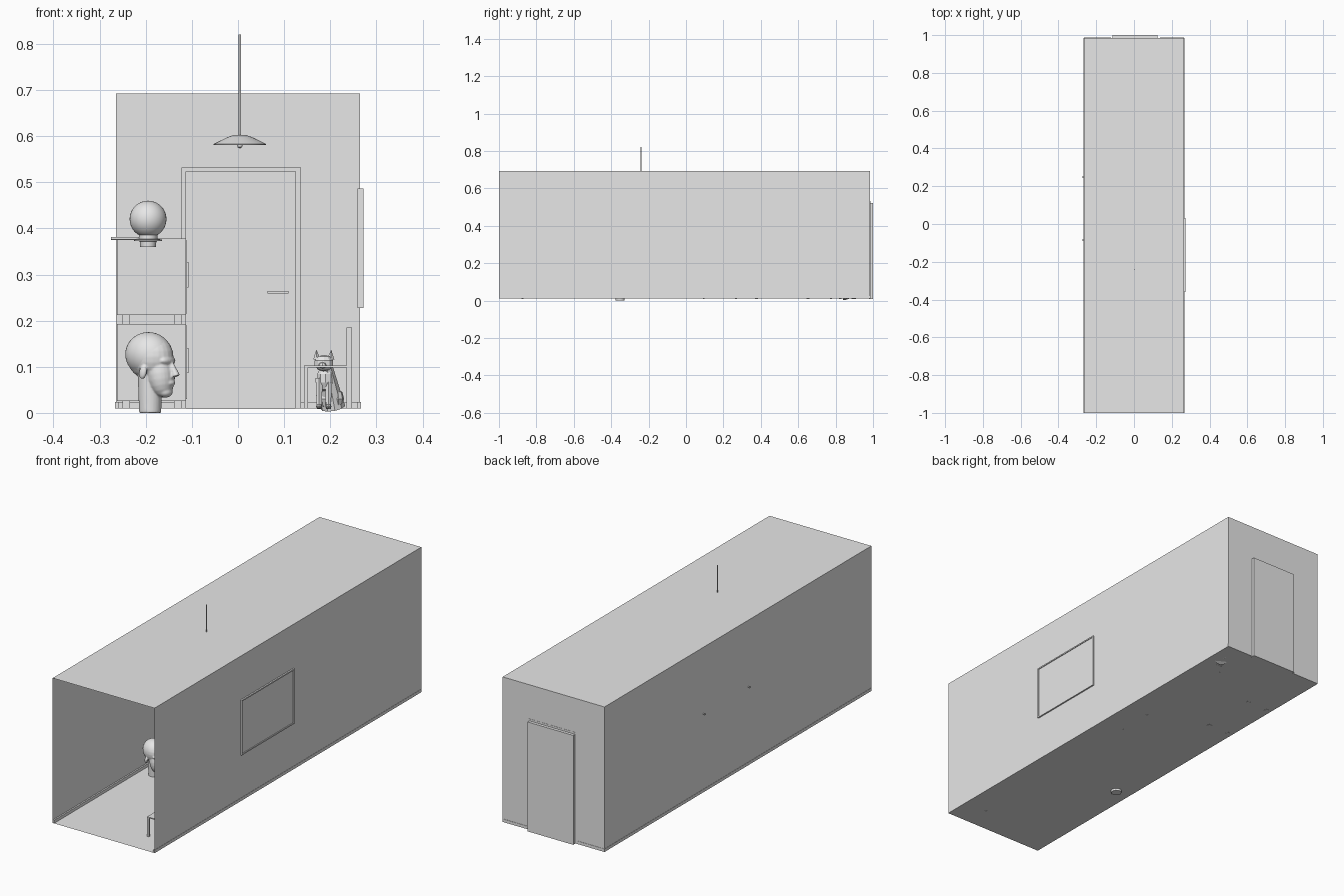
import bpy, bmesh, math
from mathutils import Vector, Matrix

if "Cube" in bpy.data.objects:
    bpy.data.objects.remove(bpy.data.objects["Cube"])

grey = bpy.data.materials.new("plain_grey")
grey.diffuse_color = (0.8, 0.8, 0.8, 1)
grey.use_nodes = True
grey.node_tree.nodes["Principled BSDF"].inputs["Base Color"].default_value = grey.diffuse_color


def finish(name, bm, smooth=False):
    me = bpy.data.meshes.new(name)
    bm.to_mesh(me)
    bm.free()
    me.materials.append(grey)
    ob = bpy.data.objects.new(name, me)
    bpy.context.collection.objects.link(ob)
    if smooth:
        bpy.ops.object.select_all(action='DESELECT')
        ob.select_set(True)
        bpy.context.view_layer.objects.active = ob
        bpy.ops.object.shade_smooth_by_angle(angle=math.radians(40))
    return ob


def box(name, x0, x1, y0, y1, z0, z1):
    bm = bmesh.new()
    m = Matrix.Translation(((x0 + x1) / 2, (y0 + y1) / 2, (z0 + z1) / 2)) @ Matrix.Diagonal((x1 - x0, y1 - y0, z1 - z0, 1))
    bmesh.ops.create_cube(bm, size=1, matrix=m)
    return finish(name, bm)


def lathe(name, x, y, profile, n=32):
    bm = bmesh.new()
    vs = [bm.verts.new((x + r, y, z)) for r, z in profile]
    es = [bm.edges.new(p) for p in zip(vs, vs[1:])]
    bmesh.ops.spin(bm, geom=vs + es, cent=(x, y, 0), axis=(0, 0, 1), angle=2 * math.pi, steps=n)
    bmesh.ops.remove_doubles(bm, verts=bm.verts, dist=1e-5)
    bmesh.ops.recalc_face_normals(bm, faces=bm.faces)
    return finish(name, bm, True)


def ellipsoid(bm, c, r, tilt=0, n=24):
    m = Matrix.Translation(c) @ Matrix.Rotation(tilt, 4, 'Y') @ Matrix.Diagonal((*r, 1))
    bmesh.ops.create_uvsphere(bm, u_segments=n, v_segments=n // 2, radius=1, matrix=m)


def rod(bm, a, b, r0, r1, n=12):
    a, b = Vector(a), Vector(b)
    m = Matrix.Translation((a + b) / 2) @ (b - a).to_track_quat('Z', 'Y').to_matrix().to_4x4()
    bmesh.ops.create_cone(bm, cap_ends=True, segments=n, radius1=r0, radius2=r1, depth=(b - a).length, matrix=m)


# corridor shell, open at the front
W, Y0, Y1, Z0, Z1 = 0.265, -1.0, 0.985, 0.01, 0.692
bm = bmesh.new()
bmesh.ops.create_cube(bm, size=1, matrix=Matrix.Translation((0, (Y0 + Y1) / 2, (Z0 + Z1) / 2)) @ Matrix.Diagonal((2 * W, Y1 - Y0, Z1 - Z0, 1)))
bm.normal_update()
bmesh.ops.delete(bm, geom=[f for f in bm.faces if f.normal.y < -0.5], context='FACES')
finish("corridor_walls", bm)

# skirting boards
for s in (-1, 1):
    a, b = sorted((s * 0.258, s * 0.2662))
    box("side_skirting", a, b, Y0, Y1, Z0, 0.024)
box("back_skirting_left", -W, -0.123, 0.977, 0.9865, Z0, 0.024)
box("back_skirting_right", 0.137, W, 0.977, 0.9865, Z0, 0.024)

# door, frame and handle
box("door", -0.113, 0.125, 0.978, 1.0, 0.008, 0.523)
box("door_frame_left", -0.123, -0.113, 0.972, 0.986, Z0, 0.532)
box("door_frame_right", 0.125, 0.137, 0.972, 0.986, Z0, 0.532)
box("door_frame_top", -0.123, 0.137, 0.972, 0.986, 0.523, 0.532)
box("door_handle", 0.064, 0.109, 0.958, 0.964, 0.259, 0.264)
box("door_handle_stem", 0.1, 0.106, 0.96, 0.98, 0.259, 0.264)

# wall picture
box("picture_panel", 0.262, 0.2685, -0.355, 0.028, 0.232, 0.481)
for n, y0, y1, z0, z1 in (("bottom", -0.36, 0.033, 0.227, 0.233), ("top", -0.36, 0.033, 0.48, 0.486),
                          ("near", -0.36, -0.354, 0.233, 0.48), ("far", 0.027, 0.033, 0.233, 0.48)):
    box("picture_frame_" + n, 0.259, 0.272, y0, y1, z0, z1)

# hanging lamp
LX, LY = 0.004, -0.24
lathe("lamp_rod", LX, LY, [(0, 0.6), (0.0025, 0.6), (0.0025, 0.82), (0, 0.82)], 12)
lathe("lamp_shade", LX, LY, [(0, 0.603), (0.015, 0.602), (0.028, 0.597), (0.057, 0.583), (0.057, 0.581),
                            (0.028, 0.594), (0, 0.598)])
lathe("lamp_bulb", LX, LY, [(0, 0.573), (0.005, 0.576), (0.006, 0.581), (0.004, 0.598)], 16)

# globe wall lamps
for y in (-0.085, 0.248):
    bm = bmesh.new()
    rod(bm, (-0.275, y, 0.378), (-0.195, y, 0.378), 0.003, 0.003)
    finish("wall_lamp_arm", bm)
    lathe("wall_lamp_base", -0.195, y, [(0, 0.36), (0.017, 0.36), (0.018, 0.372), (0.03, 0.373), (0.03, 0.376),
                                       (0.02, 0.377), (0.02, 0.388), (0, 0.388)])
    bm = bmesh.new()
    ellipsoid(bm, (-0.195, y, 0.42), (0.04, 0.04, 0.04), n=32)
    finish("wall_lamp_globe", bm, True)

# stacked cabinets
CY0, CY1 = 0.36, 0.67
for z0, z1, foot in ((0.026, 0.193, Z0 - 0.001), (0.212, 0.378, 0.193)):
    box("cabinet_body", -0.262, -0.113, CY0, CY1, z0, z1)
    for x in (-0.25, -0.139):
        for y in (CY0 + 0.01, CY1 - 0.026):
            box("cabinet_leg", x, x + 0.016, y, y + 0.016, foot, z0)
    for i in range(2):
        y = CY0 + 0.004 + i * 0.152
        box("cabinet_door", -0.115, -0.111, y, y + 0.15, z0 + 0.004, z1 - 0.004)
    for y in (0.495, 0.525):
        box("cabinet_handle", -0.112, -0.107, y, y + 0.005, z0 + 0.06, z0 + 0.115)

# benches along the right wall
for y0, y1 in ((-0.88, 0.1), (0.262, 0.78)):
    box("bench_seat", 0.143, 0.236, y0, y1, 0.098, 0.103)
    box("bench_back", 0.235, 0.247, y0, y1, 0.1, 0.185)
    for y in (y0, y1 - 0.01):
        box("bench_front_leg", 0.143, 0.152, y, y + 0.01, Z0 - 0.001, 0.1)
        box("bench_back_leg", 0.235, 0.247, y, y + 0.01, Z0, 0.1)

# head sculpture, modelled facing +x and turned toward the opening
bm = bmesh.new()
ellipsoid(bm, (-0.004, 0, 0.122), (0.053, 0.043, 0.05))
ellipsoid(bm, (0.022, 0, 0.085), (0.03, 0.032, 0.052), -0.15)
ellipsoid(bm, (0.034, 0, 0.045), (0.015, 0.017, 0.012))
ellipsoid(bm, (0.047, 0, 0.065), (0.009, 0.013, 0.007))
ellipsoid(bm, (0.038, 0, 0.113), (0.014, 0.028, 0.011))
rod(bm, (0.06, 0, 0.079), (0.047, 0, 0.112), 0.009, 0.004)
rod(bm, (-0.004, 0, 0), (-0.004, 0, 0.09), 0.024, 0.027, 24)
for s in (-1, 1):
    ellipsoid(bm, (0, s * 0.04, 0.088), (0.009, 0.006, 0.015), 0.2)
head = finish("sculpture_head", bm)
head.location = (-0.187, -0.354, 0)
head.rotation_euler.z = -0.5
mod = head.modifiers.new("blend", 'REMESH')
mod.mode, mod.voxel_size, mod.use_smooth_shade = 'VOXEL', 0.0022, True
sm = head.modifiers.new("soften", 'SMOOTH')
sm.factor, sm.iterations = 0.5, 5
bm = bmesh.new()
ellipsoid(bm, (-0.007, 0, 0.126), (0.053, 0.046, 0.049), 0.15, 32)
bmesh.ops.bisect_plane(bm, geom=bm.verts[:] + bm.edges[:] + bm.faces[:], plane_co=(0.012, 0, 0.125),
                       plane_no=(0.72, 0, -0.7), clear_outer=True)
hair = finish("sculpture_hair", bm, True)
hair.location, hair.rotation_euler = head.location, head.rotation_euler

# sitting cat, low-poly
bm = bmesh.new()
CX, CY = 0.186, 0.83
rod(bm, (CX + 0.02, CY + 0.035, 0.012), (CX + 0.004, CY + 0.005, 0.105), 0.027, 0.014, 10)
ellipsoid(bm, (CX + 0.004, CY + 0.01, 0.075), (0.02, 0.02, 0.03), n=10)
ellipsoid(bm, (CX, CY - 0.004, 0.108), (0.022, 0.02, 0.018), n=10)
ellipsoid(bm, (CX - 0.003, CY - 0.022, 0.103), (0.009, 0.008, 0.007), n=8)
for s in (-1, 1):
    rod(bm, (CX + s * 0.015, CY, 0.116), (CX + s * 0.016, CY, 0.136), 0.008, 0.0005, 4)
    rod(bm, (CX + s * 0.01, CY - 0.004, 0.009), (CX + s * 0.01, CY + 0.002, 0.075), 0.006, 0.009, 6)
    ellipsoid(bm, (CX + s * 0.01, CY - 0.008, 0.014), (0.007, 0.011, 0.005), n=8)
    ellipsoid(bm, (CX + 0.018 + s * 0.014, CY + 0.028, 0.03), (0.012, 0.022, 0.021), n=8)
rod(bm, (CX + 0.025, CY + 0.055, 0.015), (CX + 0.03, CY + 0.11, 0.014), 0.006, 0.003, 6)
finish("cat", bm)
